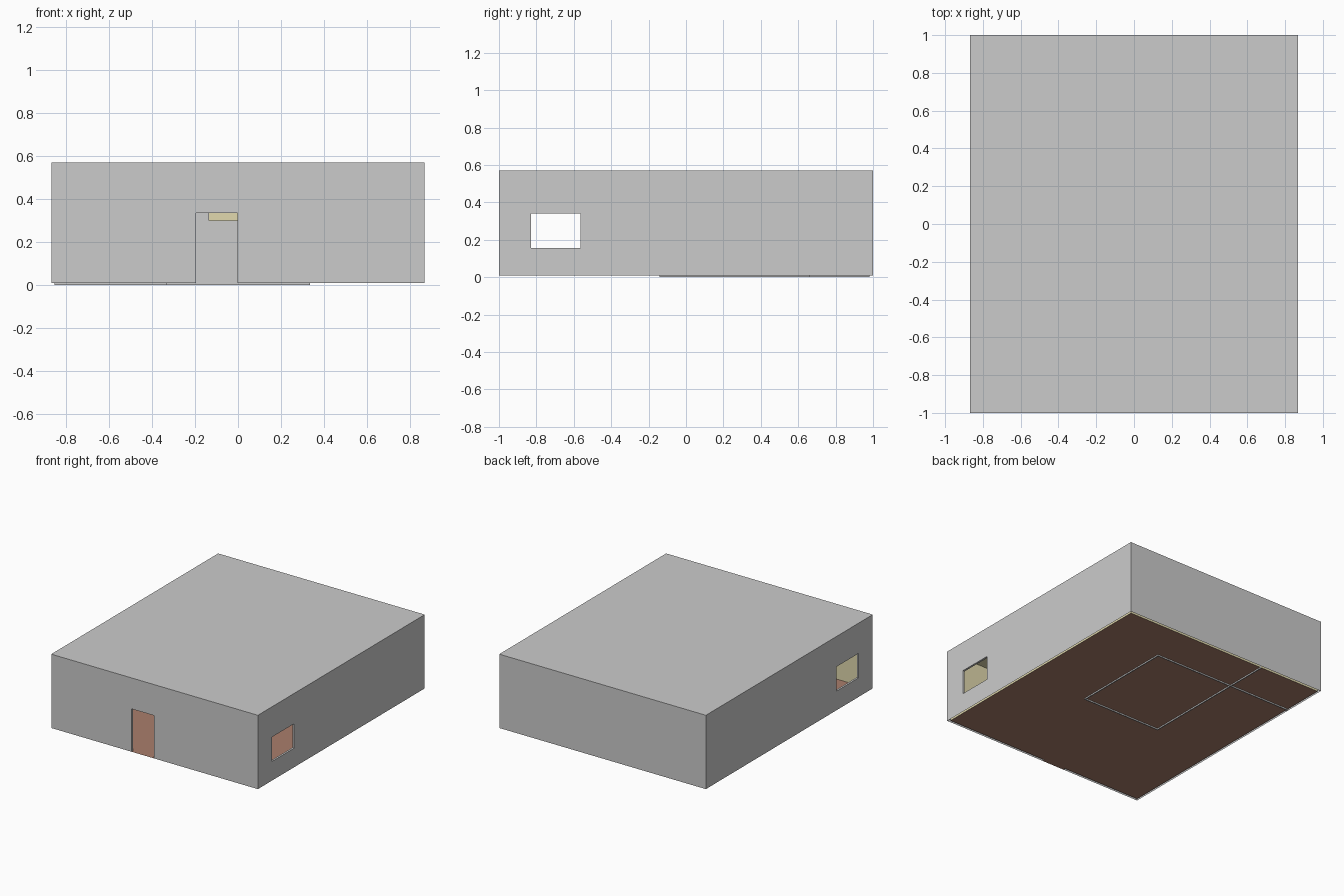
import bpy, bmesh

if "Cube" in bpy.data.objects:
    bpy.data.objects.remove(bpy.data.objects["Cube"])

BASE, TOP, CEIL = 0.01, 0.57, 0.555      # floor level, roof, ceiling
OX, OY = 0.867, 1.0                      # outer half sizes
IX, IY = 0.852, 0.982                    # inner half sizes
DOOR = (-0.195, -0.003, BASE, 0.335)     # opening: from, to, bottom, top
WINDOW = (-0.83, -0.565, 0.155, 0.34)
HATCH = (-0.135, 0.135, 0.30, 0.48)


def material(name, rgb):
    m = bpy.data.materials.new(name)
    m.diffuse_color = (*rgb, 1)
    m.use_nodes = True
    m.node_tree.nodes["Principled BSDF"].inputs["Base Color"].default_value = m.diffuse_color
    return m


def finish(name, bm, mat=None):
    bmesh.ops.remove_doubles(bm, verts=bm.verts, dist=1e-5)
    me = bpy.data.meshes.new(name)
    bm.to_mesh(me)
    bm.free()
    if mat:
        me.materials.append(mat)
    ob = bpy.data.objects.new(name, me)
    bpy.context.collection.objects.link(ob)
    return ob


def point(axis, d, u, z):
    """A point on the plane axis = d, u along the other horizontal axis."""
    return (d, u, z) if axis == 'x' else (u, d, z)


def quad(bm, pts, flip=False):
    vs = [bm.verts.new(p) for p in pts]
    bm.faces.new(vs[::-1] if flip else vs)


def sheet(bm, axis, d, u0, u1, z0, z1, facing, hole=None):
    """Upright wall sheet facing +1 or -1 along the axis, with an optional opening."""
    flip = (facing > 0) != (axis == 'x')
    us = [u0, u1] if not hole else [u0, hole[0], hole[1], u1]
    zs = [z0, z1] if not hole else sorted({z0, hole[2], hole[3], z1})
    for a, b in zip(us, us[1:]):
        for c, e in zip(zs, zs[1:]):
            if hole and a == hole[0] and c == hole[2]:
                continue
            quad(bm, [point(axis, d, a, c), point(axis, d, b, c),
                      point(axis, d, b, e), point(axis, d, a, e)], flip)


def reveal(bm, axis, d0, d1, hole, sill=True):
    """Lining of an opening between two wall sheets."""
    a, b, c, e = hole
    ring = [(a, c), (a, e), (b, e), (b, c)]
    ends = ring[1:] + ring[:1]
    for i, (p, q) in enumerate(zip(ring, ends)):
        if i == 3 and not sill:
            continue
        quad(bm, [point(axis, d0, *p), point(axis, d0, *q),
                  point(axis, d1, *q), point(axis, d1, *p)],
             (d1 > d0) != (axis == 'x'))


def shell(name, hx, hy, top, out, mat=None, lining=False):
    """Open-bottomed box of four walls and a lid."""
    bm = bmesh.new()
    for s in (-1, 1):
        sheet(bm, 'x', s * hx, -hy, hy, BASE, top, s * out, WINDOW)
        sheet(bm, 'y', s * hy, -hx, hx, BASE, top, s * out, DOOR if s < 0 else None)
        if lining:
            reveal(bm, 'x', s * OX, s * IX, WINDOW)
    if lining:
        reveal(bm, 'y', -OY, -IY, DOOR, sill=False)
    quad(bm, [(-hx, -hy, top), (hx, -hy, top), (hx, hy, top), (-hx, hy, top)], out < 0)
    return finish(name, bm, mat)


def partition(name, axis, d, u0, u1, hole=None):
    """Thin inner wall from just below the floor to the ceiling."""
    bm = bmesh.new()
    t = 0.004
    for s in (-1, 1):
        sheet(bm, axis, d + s * t, u0, u1, 0, CEIL, s, hole)
    reveal(bm, axis, d - t, d + t, (u0, u1, 0, CEIL))
    if hole:
        reveal(bm, axis, d - t, d + t, hole)
    bmesh.ops.remove_doubles(bm, verts=bm.verts, dist=1e-5)
    bmesh.ops.recalc_face_normals(bm, faces=bm.faces)
    return finish(name, bm)


khaki = material("khaki_paint", (0.75, 0.69, 0.42))
brown = material("brown_floor", (0.40, 0.21, 0.15))

# Outer walls with roof, painted inner lining with ceiling
shell("outer_walls_and_roof", OX, OY, TOP, 1, lining=True)
shell("inner_walls_and_ceiling", IX, IY, CEIL, -1, khaki)

# Floor sheet, reaching through the doorway
bm = bmesh.new()
quad(bm, [(-IX, -IY, BASE), (IX, -IY, BASE), (IX, IY, BASE), (-IX, IY, BASE)])
quad(bm, [(DOOR[0], -OY, BASE), (DOOR[1], -OY, BASE),
          (DOOR[1], -IY, BASE), (DOOR[0], -IY, BASE)])
finish("floor", bm, brown)

# Central room
partition("room_front_wall", 'y', -0.138, -0.335, 0.335, HATCH)
partition("room_back_wall", 'y', 0.656, -0.335, 0.335, HATCH)
partition("room_right_wall", 'x', 0.331, -0.142, 0.66)
partition("room_left_wall", 'x', -0.331, -0.142, 0.66)

# Small back corner room
partition("corner_room_front_wall", 'y', 0.656, -IX, -0.335)
partition("corner_room_side_wall", 'x', -0.331, 0.66, IY)
